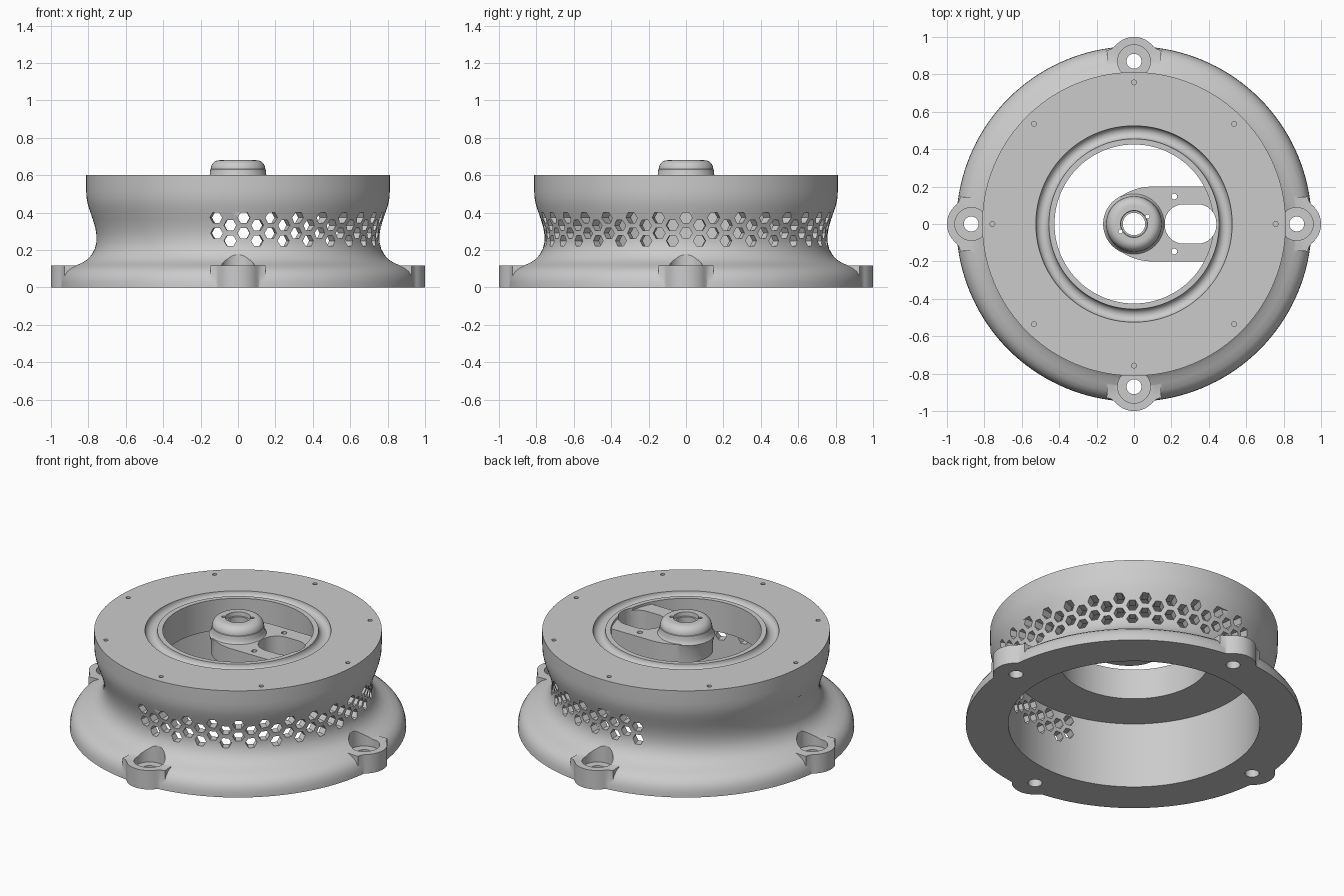
import bpy, bmesh
from math import sin, cos, pi, radians, sqrt, atan2
from mathutils import Matrix, Vector

if "Cube" in bpy.data.objects:
    bpy.data.objects.remove(bpy.data.objects["Cube"])

grey = bpy.data.materials.new("plain_grey")
grey.use_nodes = True
colour = (0.6, 0.6, 0.6, 1)
grey.diffuse_color = colour
grey.node_tree.nodes["Principled BSDF"].inputs["Base Color"].default_value = colour


def finish(name, bm):
    bmesh.ops.recalc_face_normals(bm, faces=bm.faces)
    mesh = bpy.data.meshes.new(name)
    bm.to_mesh(mesh)
    bm.free()
    mesh.materials.append(grey)
    obj = bpy.data.objects.new(name, mesh)
    bpy.context.collection.objects.link(obj)
    return obj


def lathe(name, profile, steps=144):
    """Revolve a closed (radius, z) profile around z."""
    bm = bmesh.new()
    rings = [[bm.verts.new((r * cos(2 * pi * i / steps), r * sin(2 * pi * i / steps), z))
              for r, z in profile] for i in range(steps)]
    n = len(profile)
    for i in range(steps):
        a, b = rings[i], rings[(i + 1) % steps]
        for j in range(n):
            k = (j + 1) % n
            bm.faces.new((a[j], b[j], b[k], a[k]))
    return finish(name, bm)


def prism(bm, outline, z0, z1, matrix=Matrix()):
    """Add an upright prism over a flat outline."""
    low = [bm.verts.new(matrix @ Vector((x, y, z0))) for x, y in outline]
    high = [bm.verts.new(matrix @ Vector((x, y, z1))) for x, y in outline]
    bm.faces.new(low)
    bm.faces.new(high)
    for i in range(len(low)):
        j = (i + 1) % len(low)
        bm.faces.new((low[i], low[j], high[j], high[i]))


def arc(cx, cy, r, start, end, steps):
    return [(cx + r * cos(start + (end - start) * i / steps),
             cy + r * sin(start + (end - start) * i / steps)) for i in range(steps + 1)]


def circle(cx, cy, r, steps=32):
    return arc(cx, cy, r, 0, 2 * pi, steps)[:-1]


def combine(target, tool, operation):
    """Apply a boolean and discard the helper."""
    mod = target.modifiers.new(operation, "BOOLEAN")
    mod.operation, mod.object, mod.solver = operation, tool, "EXACT"
    bpy.ops.object.select_all(action="DESELECT")
    bpy.context.view_layer.objects.active = target
    target.select_set(True)
    bpy.ops.object.modifier_apply(modifier=mod.name)
    bpy.data.objects.remove(tool)


def smooth(obj):
    bpy.ops.object.select_all(action="DESELECT")
    bpy.context.view_layer.objects.active = obj
    obj.select_set(True)
    bpy.ops.object.shade_smooth_by_angle(angle=radians(30))


# Housing: domed flange, waisted wall, flat deck, seal groove and bore
outer = [(.95, 0), (.948, .03), (.94, .06), (.924, .085), (.9, .104), (.865, .12),
         (.83, .135), (.803, .153), (.782, .176), (.766, .205), (.757, .24), (.757, .28),
         (.763, .32), (.775, .36), (.789, .4), (.802, .44), (.81, .48), (.812, .52), (.812, .6)]
groove = arc(.49, .6, .035, 0, -pi, 12)
inner = [(.425, .6), (.425, .41), (.71, .41), (.71, 0)]
housing = lathe("housing", outer + groove + inner)

# Mounting lugs, with side fillets running into the flange
lug_at, lug_r, rim, fillet = .87, .13, .94, .08
fx = ((rim + fillet) ** 2 - (lug_r + fillet) ** 2 + lug_at ** 2) / (2 * lug_at)
fy = sqrt((rim + fillet) ** 2 - fx ** 2)
to_rim = atan2(-fy, -fx) + 2 * pi
to_lug = atan2(-fy, lug_at - fx) + 2 * pi
turn = atan2(fy, fx - lug_at)
half = [(.81, .14)] + arc(fx, fy, fillet, to_rim, to_lug, 8)
half += arc(lug_at, 0, lug_r, turn, 0, 10)[1:]
lug_outline = half + [(x, -y) for x, y in reversed(half[:-1])]
bm = bmesh.new()
quarter_turns = [Matrix.Rotation(i * pi / 2, 4, "Z") for i in range(4)]
for m in quarter_turns:
    prism(bm, lug_outline, 0, .118, m)
combine(housing, finish("lug_helper", bm), "UNION")

# Bolt seats, then bolt holes
for r, z0, z1 in ((.088, .07, .4), (.04, -.1, .2)):
    bm = bmesh.new()
    for m in quarter_turns:
        prism(bm, circle(lug_at, 0, r), z0, z1, m)
    combine(housing, finish("bolt_cutter", bm), "DIFFERENCE")

# Honeycomb vents around one side, and small screw holes in the deck
bm = bmesh.new()
for col in range(-18, 20):
    upper = .373 if col % 2 == 0 else .332
    for z in (upper, upper - .083):
        m = (Matrix.Rotation(radians(5.48 * col), 4, "Z") @ Matrix.Translation((0, 0, z))
             @ Matrix.Rotation(pi / 2, 4, "Y") @ Matrix.Rotation(pi / 2, 4, "Z"))
        prism(bm, circle(0, 0, .033, 6), .66, .87, m)
for i in range(8):
    prism(bm, circle(.757, 0, .013, 16), .54, .7, Matrix.Rotation(i * pi / 4, 4, "Z"))
combine(housing, finish("vent_cutter", bm), "DIFFERENCE")

# Bracket arm from the bore wall to the centre
bm = bmesh.new()
reach = atan2(.2, .384)
nose = [(.1 + .25 * cos(a), .2 * sin(a)) for a in [pi / 2 + pi * i / 40 for i in range(41)]]
prism(bm, nose + arc(0, 0, .433, -reach, reach, 16), .47, .585)
bracket = finish("bracket_arm", bm)

# Rounded hub standing on the arm
hub_side = [(.055, .5), (.14, .5), (.165, .58), (.157, .59), (.151, .605), (.148, .63)]
hub = lathe("hub_helper", hub_side + arc(.098, .632, .048, 0, pi / 2, 8)
            + [(.072, .68), (.07, .655), (.055, .655)], 64)
combine(bracket, hub, "UNION")


def slot(bm):
    corners = []
    for cx, cy, a in ((.342, .007, 0), (.263, .007, 1), (.263, -.007, 2), (.342, -.007, 3)):
        corners += arc(cx, cy, .098, a * pi / 2, (a + 1) * pi / 2, 8)
    prism(bm, corners, .35, .8)


# Cable slot through arm and lip, shaft hole and screw holes
bm = bmesh.new()
slot(bm)
combine(housing, finish("slot_cutter", bm), "DIFFERENCE")
bm = bmesh.new()
slot(bm)
prism(bm, circle(0, 0, .06, 48), .3, .8)
for side in (-1, 1):
    prism(bm, circle(.215, side * .147, .016, 12), .3, .8)
    prism(bm, circle(side * .072, side * .04, .011, 12), .3, .8)
combine(bracket, finish("hole_cutter", bm), "DIFFERENCE")

for part in (housing, bracket):
    smooth(part)
